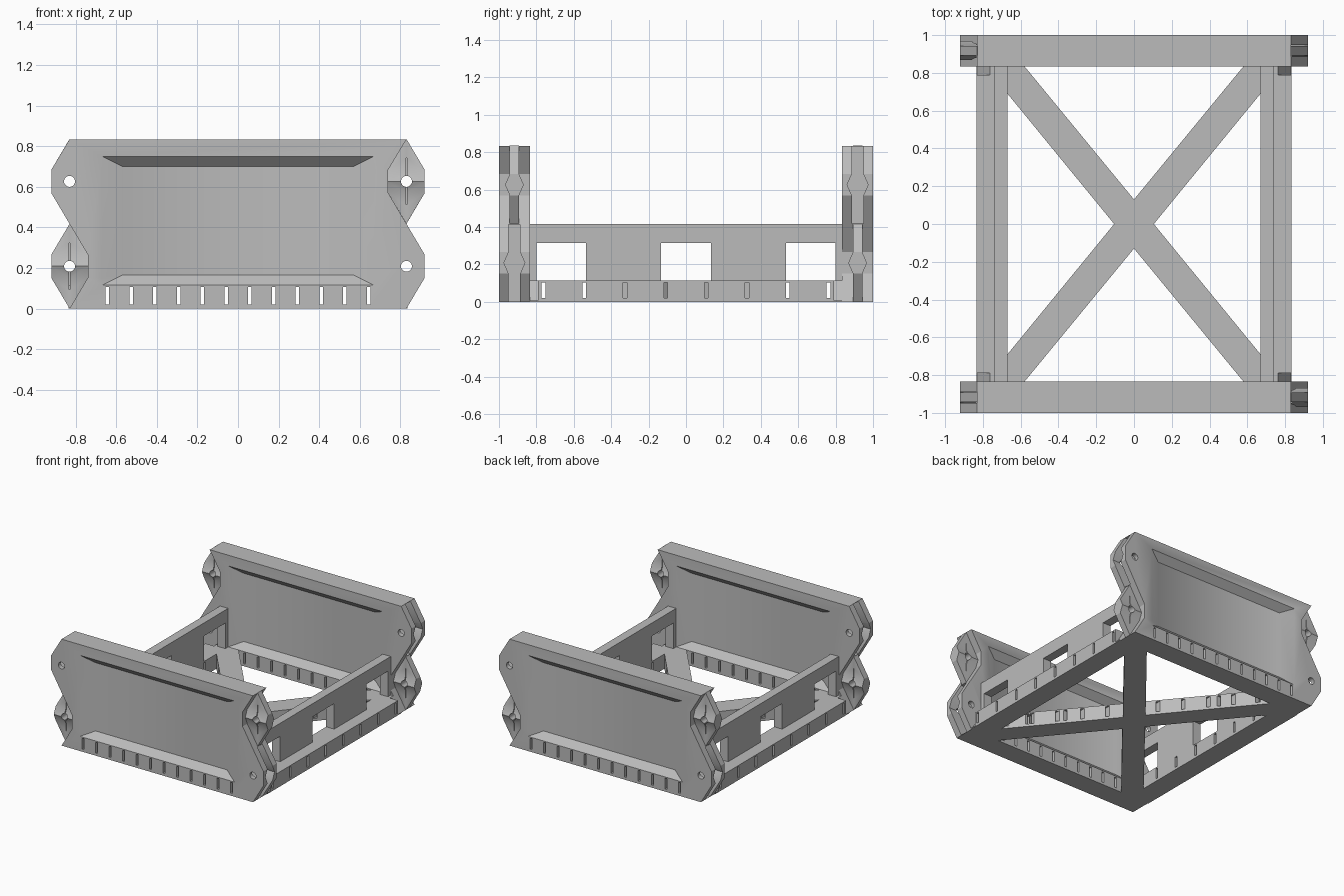
import bpy, bmesh, math
from mathutils import Matrix

cube = bpy.data.objects.get("Cube")
if cube:
    bpy.data.objects.remove(cube, do_unlink=True)

grey = bpy.data.materials.new("plain grey")
grey.use_nodes = True
colour = (0.5, 0.5, 0.5, 1)
grey.diffuse_color = colour
grey.node_tree.nodes["Principled BSDF"].inputs["Base Color"].default_value = colour

PLACE = {"x": lambda u, v, w: (w, u, v),
         "y": lambda u, v, w: (u, w, v),
         "z": lambda u, v, w: (u, v, w)}


def add_prism(bm, pts, axis, a, b, pts_b=None):
    """Loft a 2D outline along an axis, optionally to a second outline."""
    ends = [[bm.verts.new(PLACE[axis](u, v, w)) for u, v in p]
            for p, w in ((pts, a), (pts_b or pts, b))]
    n = len(pts)
    bm.faces.new(ends[0])
    bm.faces.new(ends[1][::-1])
    for i in range(n):
        j = (i + 1) % n
        bm.faces.new((ends[0][i], ends[1][i], ends[1][j], ends[0][j]))


def make(name, *prisms):
    bm = bmesh.new()
    for p in prisms:
        add_prism(bm, *p)
    bmesh.ops.recalc_face_normals(bm, faces=bm.faces)
    me = bpy.data.meshes.new(name)
    bm.to_mesh(me)
    bm.free()
    me.materials.append(grey)
    ob = bpy.data.objects.new(name, me)
    bpy.context.collection.objects.link(ob)
    return ob


def rect(u0, v0, u1, v1):
    return [(u0, v0), (u1, v0), (u1, v1), (u0, v1)]


def boolean(ob, cutter, operation="DIFFERENCE", keep=False):
    mod = ob.modifiers.new("cut", "BOOLEAN")
    mod.object, mod.operation, mod.solver = cutter, operation, "EXACT"
    bpy.context.view_layer.objects.active = ob
    bpy.ops.object.modifier_apply(modifier=mod.name)
    if not keep:
        bpy.data.objects.remove(cutter, do_unlink=True)


def smooth(ob):
    bpy.ops.object.select_all(action="DESELECT")
    ob.select_set(True)
    bpy.context.view_layer.objects.active = ob
    bpy.ops.object.shade_smooth_by_angle(angle=math.radians(30))


def turned_copy(ob, name):
    other = ob.copy()
    other.data = ob.data.copy()
    other.data.transform(Matrix.Rotation(math.pi, 4, "Z"))
    other.name = name
    bpy.context.collection.objects.link(other)


# Shared dimensions
Y_OUT, Y_IN = -1.0, -0.835
Y_MID = (Y_OUT + Y_IN) / 2
X_LUG, LUG_W, LUG_H, LUG_FLAT = 0.83, 0.09, 0.2085, 0.057
LOW, HIGH = 0.2085, 0.6265
BASE_TOP = 0.115


def hexagon(x, z):
    return [(x, z + LUG_H), (x - LUG_W, z + LUG_FLAT), (x - LUG_W, z - LUG_FLAT),
            (x, z - LUG_H), (x + LUG_W, z - LUG_FLAT), (x + LUG_W, z + LUG_FLAT)]


def disc(x, z, r=0.027, n=24):
    return [(x + r * math.cos(math.tau * i / n), z + r * math.sin(math.tau * i / n))
            for i in range(n)]


def ridge(z, grow=0.0, h=0.25):
    """Cross-section of the locking tongue, thickest at its middle."""
    half = [(0.025, -h), (0.025, -LUG_FLAT), (0.05, 0), (0.025, LUG_FLAT), (0.025, h)]
    right = [(Y_MID + t + grow, z + v) for t, v in half]
    return right + [(2 * Y_MID - y, v) for y, v in right[::-1]]


def half_edge(side, z, male):
    """Side outline of one lug: bulging outwards, or notched for a tongue."""
    x = side * (X_LUG - LUG_W if male else X_LUG + LUG_W)
    return [(x, z - LUG_FLAT), (x, z + LUG_FLAT)]


# End panel with alternating lugs and notches
right = [(X_LUG, 0), *half_edge(1, LOW, False), (X_LUG, 2 * LUG_H),
         *half_edge(1, HIGH, True), (X_LUG, 4 * LUG_H)]
left = [(-X_LUG, 0), *half_edge(-1, LOW, True), (-X_LUG, 2 * LUG_H),
        *half_edge(-1, HIGH, False), (-X_LUG, 4 * LUG_H)]
panel = make("front_panel", (right + left[::-1], "y", Y_OUT, Y_IN))

# Bevelled recess on both faces
for y, inward in ((Y_OUT, 1), (Y_IN, -1)):
    big = rect(-0.68, 0.11, 0.68, 0.755)
    small = rect(-0.57, 0.165, 0.57, 0.7)
    boolean(panel, make("recess_cutter", (big, "y", y - 0.005 * inward,
                                          y + 0.05 * inward, small)))

# Row of slots running front to back
slot_x = [(i - 5.5) * 0.117 for i in range(12)]


def slot_cutter():
    return make("slot_cutter", *[(rect(x - 0.009, 0.02, x + 0.009, 0.105), "y", -1.1, 1.1)
                                 for x in slot_x])


boolean(panel, slot_cutter())

# Sockets and pin holes in the full lugs, tongues in the notches
for side, socket_z, tongue_z, word in ((1, LOW, HIGH, "left"), (-1, HIGH, LOW, "right")):
    x = side * X_LUG
    x0, x1 = sorted((side * (X_LUG - LUG_W), side * (X_LUG + 0.12)))
    boolean(panel, make("socket_cutter", (ridge(socket_z, 0.006, 0.206), "x", x0, x1)))
    boolean(panel, make("hole_cutter", (disc(x, socket_z), "y", -1.1, -0.7)))
    tongue = make("front_tongue_" + word, (hexagon(x, tongue_z), "y", Y_OUT, Y_IN))
    boolean(tongue, make("ridge_cutter", (ridge(tongue_z), "x", x - 0.2, x + 0.2)), "INTERSECT")
    boolean(tongue, make("slit_cutter", (rect(x - 0.003, tongue_z - 0.115, x + 0.003,
                                              tongue_z + 0.115), "y", -1.1, -0.7)))
    boolean(tongue, make("hole_cutter", (disc(x, tongue_z), "y", -1.1, -0.7)))
    smooth(tongue)
    turned_copy(tongue, tongue.name.replace("front", "back"))
smooth(panel)
turned_copy(panel, "back_panel")

# Cross brace on the floor
quarter = [(0.105, 0), (0.67, 0.69), (0.67, 0.835), (0.58, 0.835), (0, 0.13)]
outline = quarter[:]
outline += [(-x, y) for x, y in quarter[-2::-1]]
outline += [(-x, -y) for x, y in quarter[1:]]
outline += [(x, -y) for x, y in quarter[-2:0:-1]]
brace = make("cross_brace", (outline, "z", 0, BASE_TOP))
boolean(brace, slot_cutter())

# Side rails, cut clear of the lugs at their ends, with sideways slots
slot_y = [(i - 3.5) * 0.2175 for i in range(8)]
for side, word in ((1, "left"), (-1, "right")):
    x0, x1 = sorted((side * 0.67, side * 0.835))
    rail = make(word + "_rail", (rect(x0, Y_IN, x1, -Y_IN), "z", 0, BASE_TOP))
    lug = hexagon(side * X_LUG, LOW)
    boolean(rail, make("clearance_cutter", (lug, "y", -0.9, -0.79), (lug, "y", 0.79, 0.9)))
    c0, c1 = sorted((side * 0.33, side * 1.1))
    cutter = make("side_slot_cutter", *[(rect(y - 0.01, 0.02, y + 0.01, 0.105), "x", c0, c1)
                                        for y in slot_y])
    boolean(rail, cutter, keep=True)
    boolean(brace, cutter)

    # Upright wall with three openings above the rail
    profile = [(Y_IN, BASE_TOP)]
    for a, b in ((-0.8, -0.535), (-0.135, 0.135), (0.535, 0.8)):
        profile += [(a, BASE_TOP), (a, 0.315), (b, 0.315), (b, BASE_TOP)]
    profile += [(-Y_IN, BASE_TOP), (-Y_IN, 0.417), (Y_IN, 0.417)]
    w0, w1 = sorted((side * 0.67, side * 0.74))
    make(word + "_wall", (profile, "x", w0, w1))
